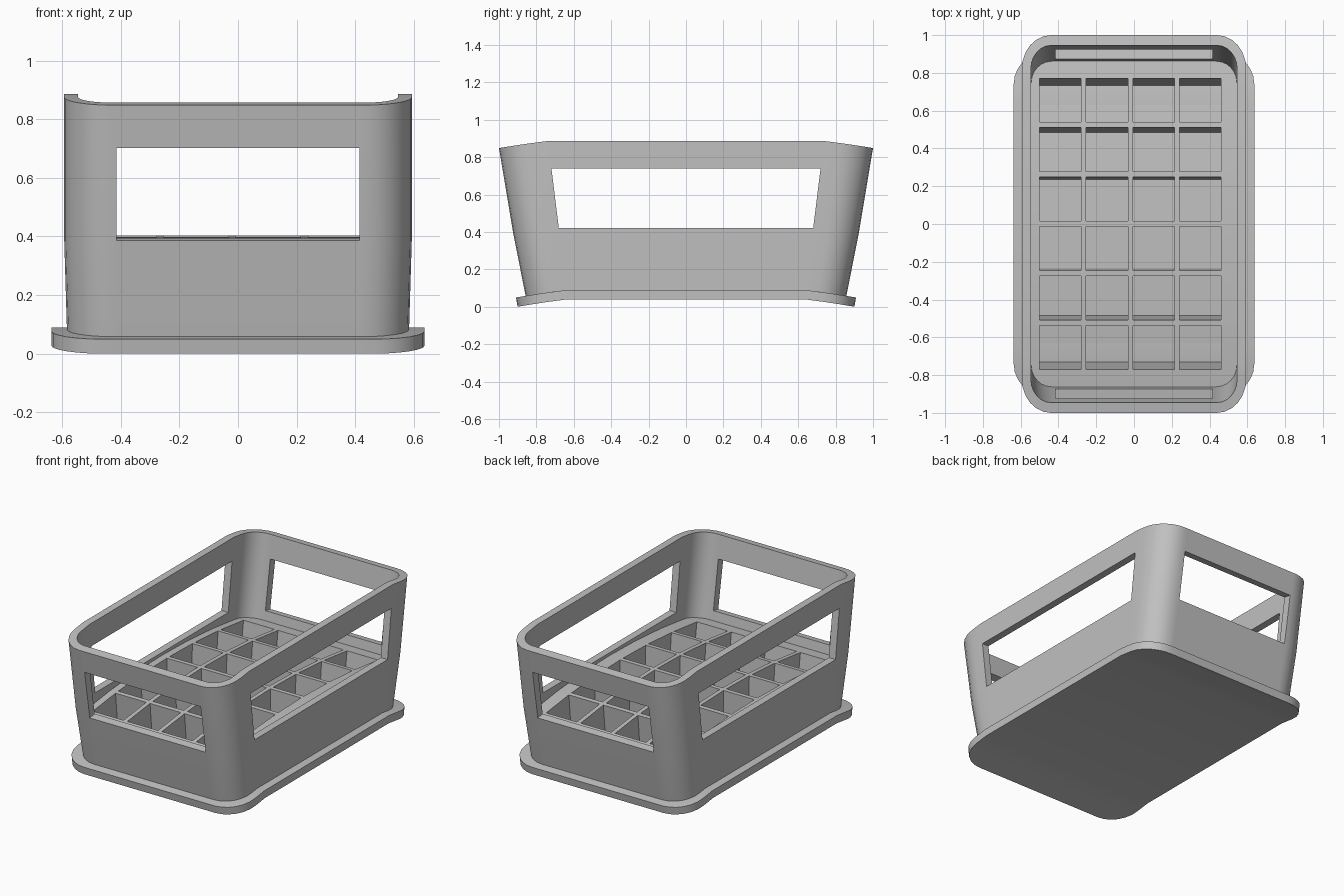
import bpy, bmesh, math
from mathutils import Vector

if "Cube" in bpy.data.objects:
    bpy.data.objects.remove(bpy.data.objects["Cube"])

R = 5.2                      # radius of the gentle lengthwise bow
END = 0.905                  # half length of the base
WIN_X, WIN_Y = 0.415, 0.635  # window half widths (end walls, side walls)
FLOOR, PLATE = 0.325, 0.05   # divider top and base thickness

grey = bpy.data.materials.new("crate grey")
grey.use_nodes = True
colour = (0.53, 0.53, 0.53, 1)
grey.diffuse_color = colour
grey.node_tree.nodes["Principled BSDF"].inputs["Base Color"].default_value = colour


def bow(x, y, z):
    """Bend a point lengthwise so that the ends drop and fan out."""
    a = y / R
    return Vector((x, (R + z) * math.sin(a), (R + z) * math.cos(a) - R * math.cos(END / R)))


def outline(hx, hy, r, steps=6):
    """Rounded rectangle, counter-clockwise, with extra points at the window edges."""
    pts = []
    for q in range(4):
        sx, sy = ((1, 1), (-1, 1), (-1, -1), (1, -1))[q]
        arc = []
        for i in range(steps + 1):
            a = math.pi / 2 * (q + i / steps)
            arc.append((sx * (hx - r) + r * math.cos(a), sy * (hy - r) + r * math.sin(a)))
        side, end = (sx * hx, sy * WIN_Y), (sx * WIN_X, sy * hy)
        pts += [side] + arc + [end] if q % 2 == 0 else [end] + arc + [side]
    return pts


def finish(bm, name, fix_normals=True):
    if fix_normals:
        bmesh.ops.recalc_face_normals(bm, faces=bm.faces[:])
    mesh = bpy.data.meshes.new(name)
    bm.to_mesh(mesh)
    bm.free()
    mesh.materials.append(grey)
    ob = bpy.data.objects.new(name, mesh)
    bpy.context.collection.objects.link(ob)
    bpy.ops.object.select_all(action='DESELECT')
    ob.select_set(True)
    bpy.context.view_layer.objects.active = ob
    bpy.ops.object.shade_smooth_by_angle(angle=math.radians(25))
    return ob


def ring(bm, pts, z):
    return [bm.verts.new(bow(x, y, z)) for x, y in pts]


# Base plate: two outlines, capped by strips running across the width
bm = bmesh.new()
pts = outline(0.637, END, 0.17)
low, high = ring(bm, pts, 0), ring(bm, pts, PLATE)
n = len(pts)
for i in range(n):
    j = (i + 1) % n
    bm.faces.new((low[i], low[j], high[j], high[i]))
half = n // 2
for loop in (low, high):
    # right-hand points from front to back, paired with their left-hand mirrors
    right = sorted((i for i in range(n) if pts[i][0] > 0), key=lambda i: (pts[i][1], -pts[i][0] * pts[i][1]))
    mirror = {i: min(range(n), key=lambda k: abs(pts[k][0] + pts[i][0]) + abs(pts[k][1] - pts[i][1])) for i in right}
    right = [i for i in list(range(n - half // 2, n)) + list(range(half // 2))]
    for a, b in zip(right, right[1:]):
        bm.faces.new((loop[a], loop[b], loop[mirror[b]], loop[mirror[a]]))
finish(bm, "base_plate")

# Walls: outer and inner skins with four window openings
bm = bmesh.new()
levels = (PLATE, 0.385, 0.704, 0.853)
outer, inner = [], []
for k, z in enumerate(levels):
    inset = 0.01 if k == 0 else 0
    outer.append(ring(bm, outline(0.594 - inset, 0.863 - inset, 0.155), z))
    inner.append(ring(bm, outline(0.546 - inset, 0.816 - inset, 0.108), z))
pts = outline(0.594, 0.863, 0.155)
for i in range(n):
    j = (i + 1) % n
    span = math.dist(pts[i], pts[j])
    is_window = span > WIN_X
    for k in range(3):
        if is_window and k == 1:
            continue
        for skin in (outer, inner):
            bm.faces.new((skin[k][i], skin[k][j], skin[k + 1][j], skin[k + 1][i]))
    for k in (0, 1, 2, 3):
        if k in (0, 3) or is_window:   # bottom, rim, sill and lintel
            bm.faces.new((outer[k][i], outer[k][j], inner[k][j], inner[k][i]))
    if is_window:                      # window jambs
        for e in (i, j):
            bm.faces.new((outer[1][e], outer[2][e], inner[2][e], inner[1][e]))
finish(bm, "crate_walls")

# Divider: floor panel with a grid of open pockets
PITCH, SIZE = 0.247, 0.22


def lines(start, count, edge):
    cuts = [start + c * PITCH + s for c in range(count) for s in (0, SIZE)]
    return [-edge] + cuts + [edge]


bm = bmesh.new()
xs, ys = lines(-0.5, 4, 0.547), lines(-0.727, 6, 0.818)
verts = {}


def vert(i, j, z):
    if (i, j, z) not in verts:
        x, y = xs[i], ys[j]
        if i in (0, len(xs) - 1) and j in (0, len(ys) - 1):
            x, y = x * 0.965, y * 0.977   # tuck the corners inside the walls
        verts[i, j, z] = bm.verts.new(bow(x, y, z))
    return verts[i, j, z]


for i in range(len(xs) - 1):
    for j in range(len(ys) - 1):
        cell = ((i, j), (i + 1, j), (i + 1, j + 1), (i, j + 1))
        pocket = i % 2 == 1 and j % 2 == 1
        z = PLATE if pocket else FLOOR
        bm.faces.new([vert(*c, z) for c in cell])
        if pocket:
            for a, b in zip(cell, cell[1:] + cell[:1]):
                bm.faces.new((vert(*a, FLOOR), vert(*b, FLOOR), vert(*b, PLATE), vert(*a, PLATE)))
finish(bm, "bottle_divider", fix_normals=False)
